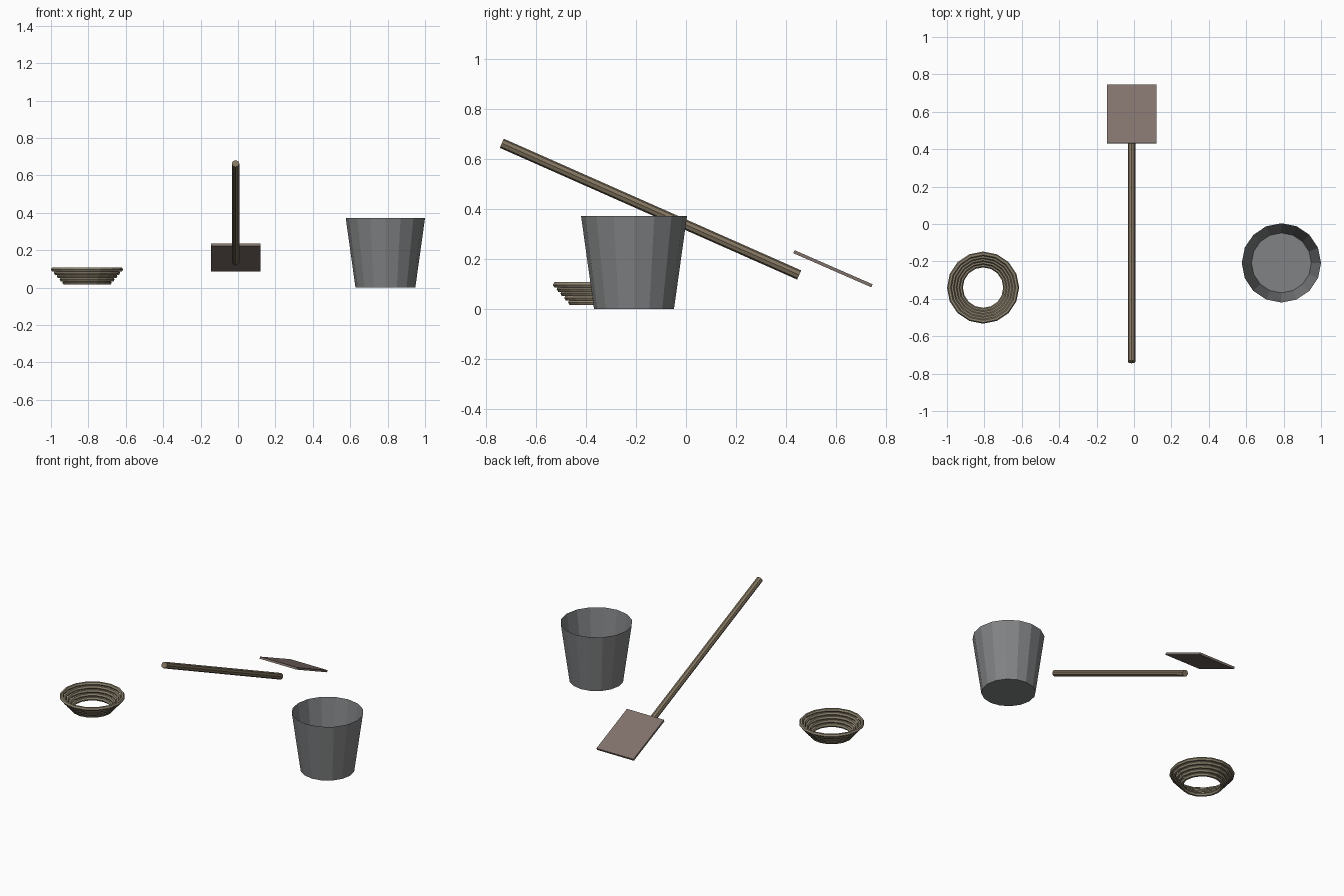
import bpy, math
from mathutils import Vector

if "Cube" in bpy.data.objects:
    bpy.data.objects.remove(bpy.data.objects["Cube"])

def colour(name, rgb):
    m = bpy.data.materials.new(name)
    m.diffuse_color = (*rgb, 1)
    m.use_nodes = True
    m.node_tree.nodes["Principled BSDF"].inputs["Base Color"].default_value = m.diffuse_color
    return m

wood = colour("wood", (0.23, 0.18, 0.12))
blade_brown = colour("blade_brown", (0.22, 0.17, 0.15))
wicker = colour("wicker", (0.27, 0.23, 0.16))
metal = colour("metal", (0.22, 0.225, 0.23))

def add_mesh(name, verts, faces, mat):
    me = bpy.data.meshes.new(name)
    me.from_pydata(verts, [], faces)
    me.materials.append(mat)
    ob = bpy.data.objects.new(name, me)
    bpy.context.collection.objects.link(ob)
    return ob

def circle(c, r, z, n):
    return [(c[0] + r * math.cos(2 * math.pi * i / n),
             c[1] + r * math.sin(2 * math.pi * i / n), z) for i in range(n)]

# Bucket: open tapered shell with a floor
N = 16
c = (0.788, -0.208)
verts = circle(c, 0.16, 0.0, N) + circle(c, 0.212, 0.372, N)
faces = [(i, (i + 1) % N, N + (i + 1) % N, N + i) for i in range(N)]
faces.append(tuple(reversed(range(N))))
add_mesh("bucket", verts, faces, metal)

# Basket: stacked coils widening upwards, open at the bottom
for k in range(5):
    bpy.ops.mesh.primitive_torus_add(
        major_segments=16, minor_segments=6,
        major_radius=0.12 + 0.0152 * k, minor_radius=0.012,
        location=(-0.807, -0.34, 0.0265 + 0.0175 * k))
    ob = bpy.context.object
    ob.name = f"basket_coil_{k + 1}"
    ob.data.materials.append(wicker)

# Shovel handle: slanted eight-sided pole
SX = -0.013
a, b = Vector((SX, -0.737, 0.663)), Vector((SX, 0.453, 0.136))
d = b - a
slope = math.atan2(d.z, d.y)
bpy.ops.mesh.primitive_cylinder_add(
    vertices=8, radius=0.02, depth=d.length, location=(a + b) / 2,
    rotation=(slope - math.pi / 2, 0, 0))
handle = bpy.context.object
handle.name = "shovel_handle"
handle.data.materials.append(wood)

# Shovel blade: thin plate, parallel to the handle and offset from it
bpy.ops.mesh.primitive_cube_add(size=1, location=(SX, 0.588, 0.161),
                                rotation=(math.radians(-23.6), 0, 0))
blade = bpy.context.object
blade.name = "shovel_blade"
blade.scale = (0.265, 0.341, 0.013)
blade.data.materials.append(blade_brown)
